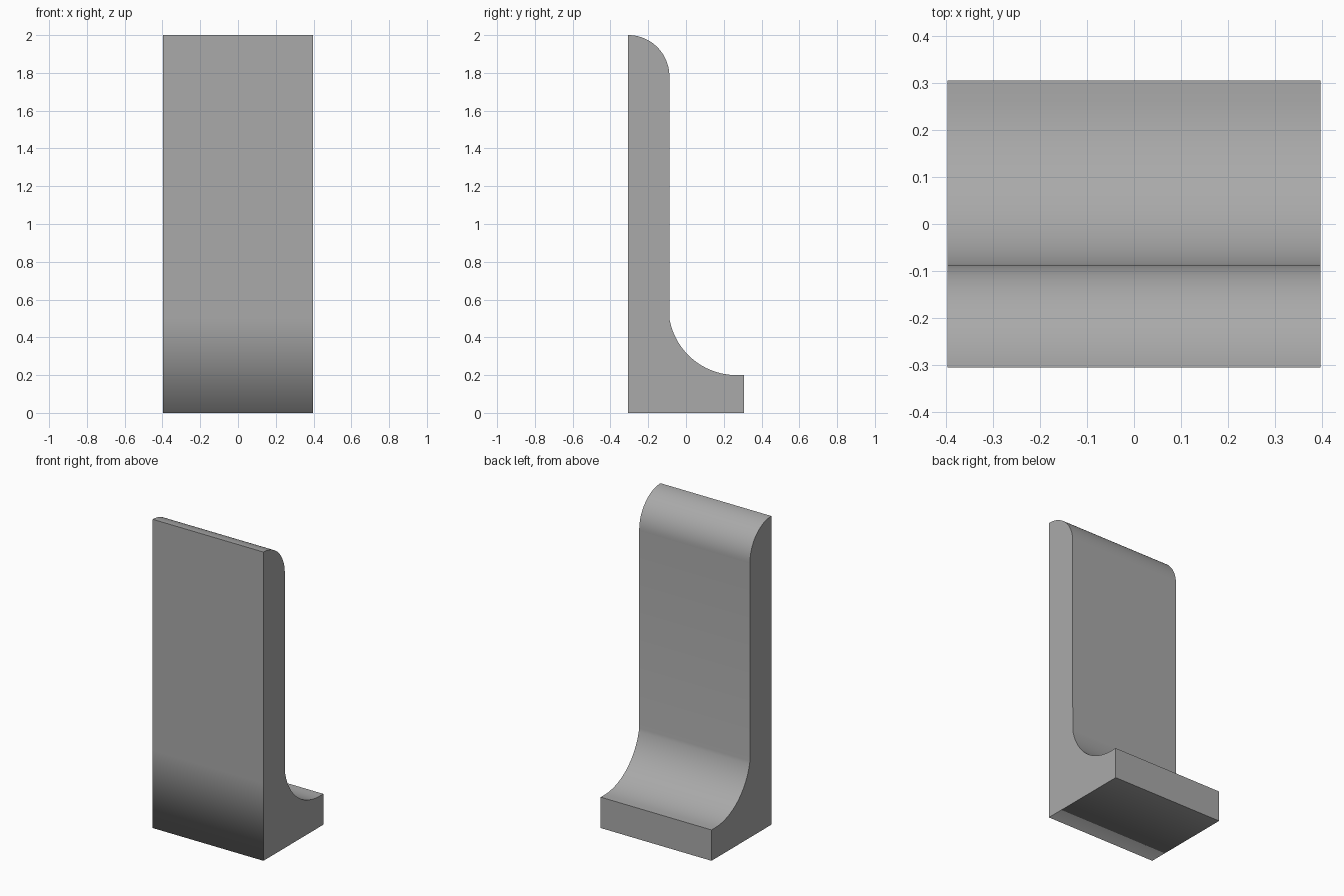
import bpy, bmesh, math
from mathutils import Vector

cube = bpy.data.objects.get("Cube")
if cube:
    bpy.data.objects.remove(cube, do_unlink=True)

HALF_WIDTH, HALF_DEPTH, HEIGHT = 0.397, 0.306, 2.0
WALL_BACK = -0.088          # rear surface of the upright wall


def arc(cy, cz, radius, start, end, steps):
    """Points (y, z) along a circular arc, angles in degrees."""
    angles = [math.radians(start + (end - start) * i / steps) for i in range(steps + 1)]
    return [(cy + radius * math.cos(a), cz + radius * math.sin(a)) for a in angles]


# Side profile: foot, concave sweep, upright wall, rounded top, front
round_r = WALL_BACK + HALF_DEPTH
sweep_r = 0.36
profile = [(-HALF_DEPTH, 0), (HALF_DEPTH, 0), (HALF_DEPTH, 0.2)]
profile += arc(WALL_BACK - 0.005 + sweep_r, 0.2 + sweep_r, sweep_r, 270, 190, 24)
profile += arc(-HALF_DEPTH, HEIGHT - round_r, round_r, 0, 90, 20)
profile += [(-HALF_DEPTH, 0.5)]

# Extrude the profile across the width
bm = bmesh.new()
side = bm.faces.new([bm.verts.new((-HALF_WIDTH, y, z)) for y, z in profile])
result = bmesh.ops.extrude_face_region(bm, geom=[side], use_keep_orig=True)
new_verts = [v for v in result["geom"] if isinstance(v, bmesh.types.BMVert)]
bmesh.ops.translate(bm, verts=new_verts, vec=Vector((2 * HALF_WIDTH, 0, 0)))
bmesh.ops.recalc_face_normals(bm, faces=bm.faces)

# Smooth shading with sharp corners; the lower front edge blends softly
for face in bm.faces:
    face.smooth = True
for edge in bm.edges:
    front_foot = all(v.co.z < 0.001 and v.co.y < 0 for v in edge.verts)
    edge.smooth = front_foot or edge.calc_face_angle(0) < math.radians(30)

mesh = bpy.data.meshes.new("bookend_body")
bm.to_mesh(mesh)
bm.free()
body = bpy.data.objects.new("bookend_body", mesh)
bpy.context.collection.objects.link(body)

# Plain grey material
grey = bpy.data.materials.new("plain_grey")
grey.use_nodes = True
colour = (0.4, 0.4, 0.4, 1)
grey.diffuse_color = colour
grey.node_tree.nodes["Principled BSDF"].inputs["Base Color"].default_value = colour
mesh.materials.append(grey)
